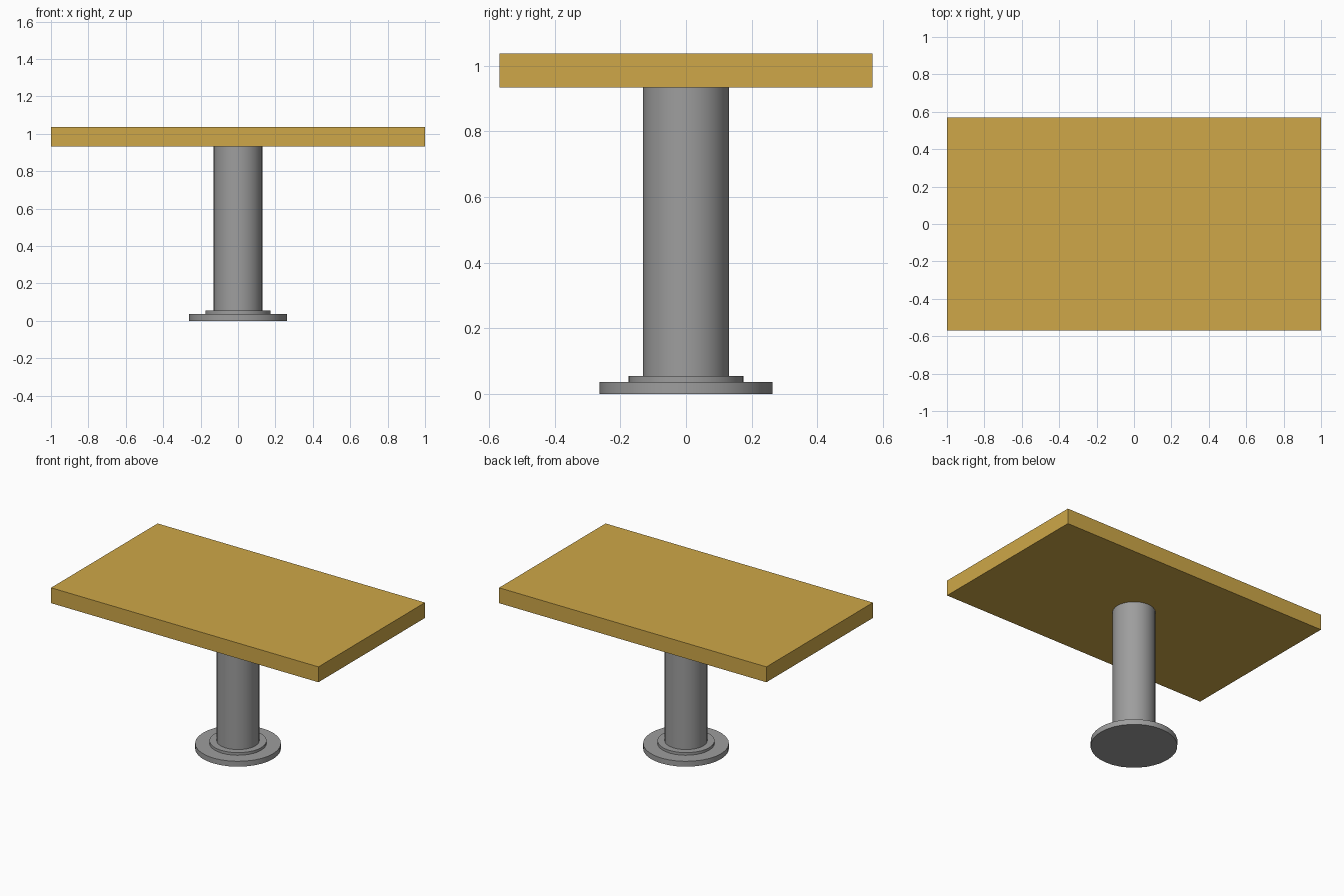
import bpy, math

if "Cube" in bpy.data.objects:
    bpy.data.objects.remove(bpy.data.objects["Cube"])


def material(name, rgb):
    m = bpy.data.materials.new(name)
    m.diffuse_color = (*rgb, 1)
    m.use_nodes = True
    m.node_tree.nodes["Principled BSDF"].inputs["Base Color"].default_value = m.diffuse_color
    return m


wood = material("golden_wood", (0.62, 0.39, 0.065))
metal = material("grey_metal", (0.34, 0.34, 0.34))


def disc(name, radius, z0, z1):
    bpy.ops.mesh.primitive_cylinder_add(vertices=32, radius=radius, depth=z1 - z0,
                                        location=(0, 0, (z0 + z1) / 2))
    ob = bpy.context.object
    ob.name = name
    ob.data.materials.append(metal)
    bpy.ops.object.shade_smooth_by_angle(angle=math.radians(30))


# Stepped foot and column
disc("base_plate", 0.263, 0, 0.036)
disc("base_collar", 0.175, 0.036, 0.054)
disc("column", 0.131, 0.054, 0.933)

# Rectangular table top
bpy.ops.mesh.primitive_cube_add(size=1, location=(0, 0, 0.985))
top = bpy.context.object
top.name = "table_top"
top.scale = (2, 1.138, 0.104)
bpy.ops.object.transform_apply(location=False, rotation=False, scale=True)
top.data.materials.append(wood)
